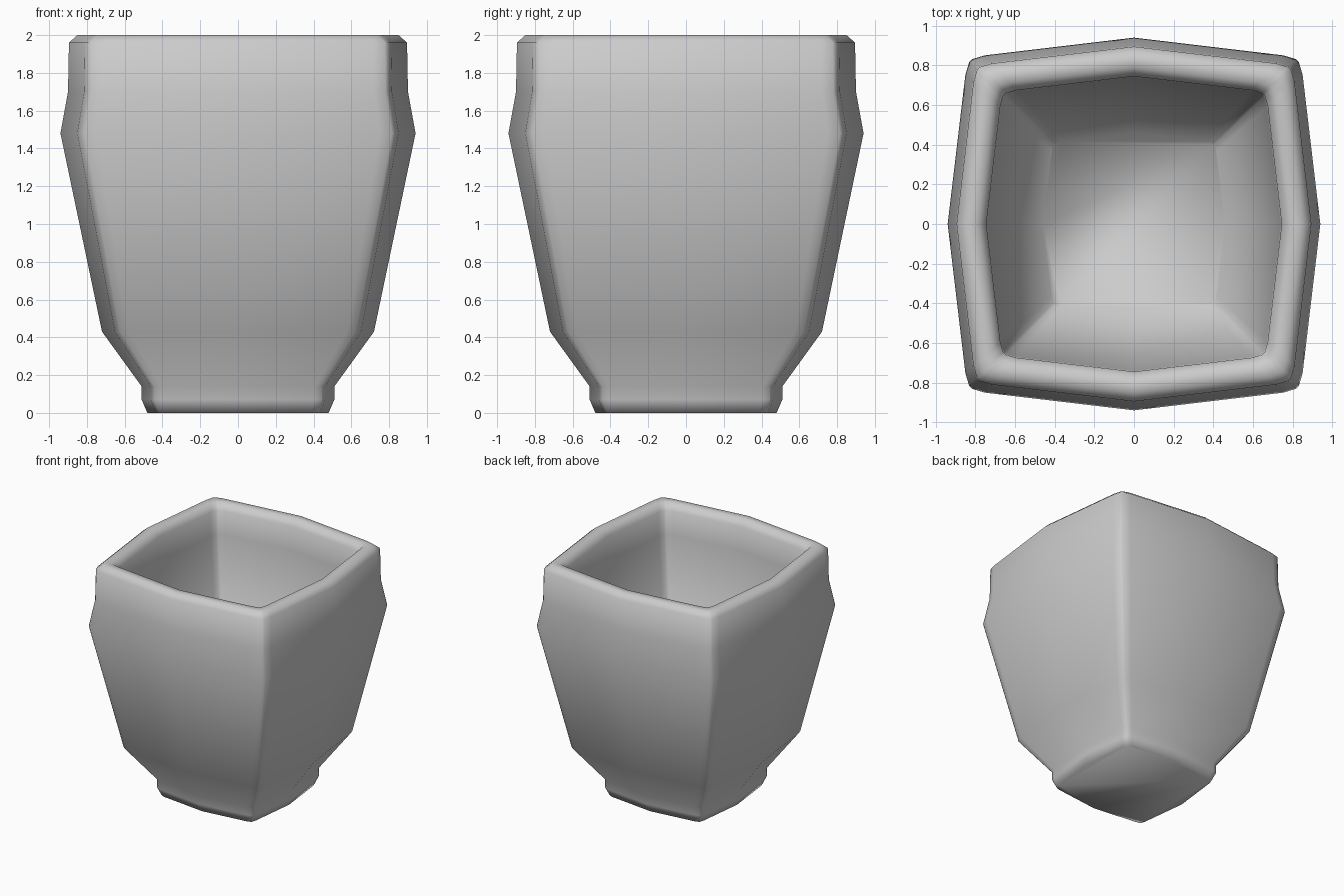
import bpy, bmesh, math

if "Cube" in bpy.data.objects:
    bpy.data.objects.remove(bpy.data.objects["Cube"])

# Unit cross-section: one bowed side with softened corner, repeated four times
SIDE = [(0.0, -1.0), (0.80, -0.905), (0.868, -0.885), (0.885, -0.868), (0.905, -0.80)]

# Profile (half-width at side middle, height): foot, belly, neck, rim, inner wall, floor
PROFILE = [(0.48, 0.0), (0.51, 0.07), (0.51, 0.14), (0.72, 0.43), (0.94, 1.48),
           (0.90, 1.70), (0.895, 1.96), (0.85, 2.0), (0.79, 2.0), (0.745, 1.95),
           (0.74, 1.75), (0.46, 0.20)]


def section(radius, z):
    pts = []
    for k in range(4):
        c, s = math.cos(k * math.pi / 2), math.sin(k * math.pi / 2)
        pts += [(radius * (x * c - y * s), radius * (x * s + y * c), z) for x, y in SIDE]
    return pts


# Planter pot: loft the sections, then cap the underside and the inner floor
bm = bmesh.new()
rings = [[bm.verts.new(p) for p in section(r, z)] for r, z in PROFILE]
n = len(rings[0])
for low, high in zip(rings, rings[1:]):
    for i in range(n):
        j = (i + 1) % n
        bm.faces.new((low[i], low[j], high[j], high[i]))
bm.faces.new(rings[0][::-1])
bm.faces.new(rings[-1])
bmesh.ops.recalc_face_normals(bm, faces=bm.faces)

# Smooth all over, including the foot edge and floor
for face in bm.faces:
    face.smooth = True

mesh = bpy.data.meshes.new("planter_pot")
bm.to_mesh(mesh)
bm.free()
pot = bpy.data.objects.new("planter_pot", mesh)
bpy.context.collection.objects.link(pot)
